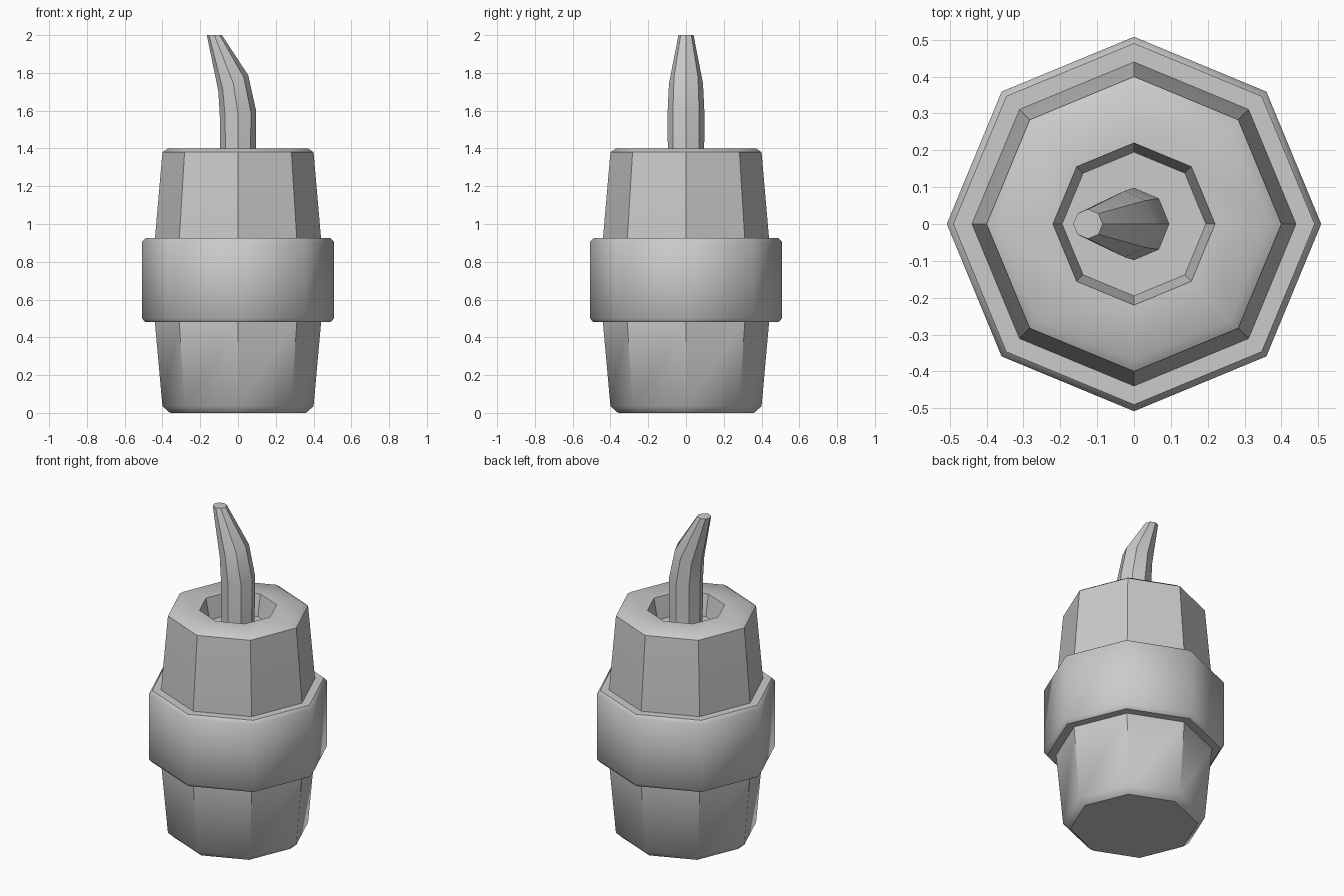
import bpy, bmesh, math
from mathutils import Vector

cube = bpy.data.objects.get("Cube")
if cube:
    bpy.data.objects.remove(cube)

SIDES = 8

grey = bpy.data.materials.new("plain grey")
grey.use_nodes = True
colour = (0.6, 0.6, 0.6, 1)
grey.diffuse_color = colour
grey.node_tree.nodes["Principled BSDF"].inputs["Base Color"].default_value = colour


def ring(bm, centre, radius, tilt=0):
    """Octagon with corners on the axes, tilted about y."""
    verts = []
    for i in range(SIDES):
        a = 2 * math.pi * i / SIDES
        x, y = radius * math.cos(a), radius * math.sin(a)
        offset = Vector((x * math.cos(tilt), y, x * math.sin(tilt)))
        verts.append(bm.verts.new(Vector(centre) + offset))
    return verts


def loft(name, sections, closed=False):
    """Skin a stack of octagons; cap the ends, or join them into a hoop."""
    bm = bmesh.new()
    rings = [ring(bm, *s) for s in sections]
    pairs = list(zip(rings, rings[1:]))
    if closed:
        pairs.append((rings[-1], rings[0]))
    else:
        bm.faces.new(rings[0][::-1])
        bm.faces.new(rings[-1])
    for low, high in pairs:
        for i in range(SIDES):
            j = (i + 1) % SIDES
            bm.faces.new((low[i], low[j], high[j], high[i]))
    bmesh.ops.recalc_face_normals(bm, faces=bm.faces)
    mesh = bpy.data.meshes.new(name)
    bm.to_mesh(mesh)
    bm.free()
    mesh.materials.append(grey)
    obj = bpy.data.objects.new(name, mesh)
    bpy.context.collection.objects.link(obj)
    bpy.ops.object.select_all(action='DESELECT')
    obj.select_set(True)
    bpy.context.view_layer.objects.active = obj
    bpy.ops.object.shade_smooth_by_angle(angle=math.radians(42))
    return obj


def lathe(name, profile, closed=False):
    return loft(name, [((0, 0, z), r) for r, z in profile], closed)


# Tapered barrel with chamfered rims and a recess in the top
lathe("barrel", [(0.36, 0), (0.40, 0.035), (0.44, 0.48), (0.44, 0.92),
                 (0.40, 1.38), (0.37, 1.40), (0.22, 1.40), (0.195, 1.27)])

# Chamfered hoop around the middle
lathe("middle_band", [(0.42, 0.48), (0.49, 0.48), (0.508, 0.50),
                      (0.508, 0.905), (0.49, 0.925), (0.42, 0.925)], closed=True)

# Bent fuse, narrowing towards its flat tip
loft("fuse", [((0, 0, 1.265), 0.095),
              ((0, 0, 1.58), 0.098, 0.22),
              ((-0.025, 0, 1.745), 0.09, 0.5),
              ((-0.125, 0, 2.0), 0.04)])
